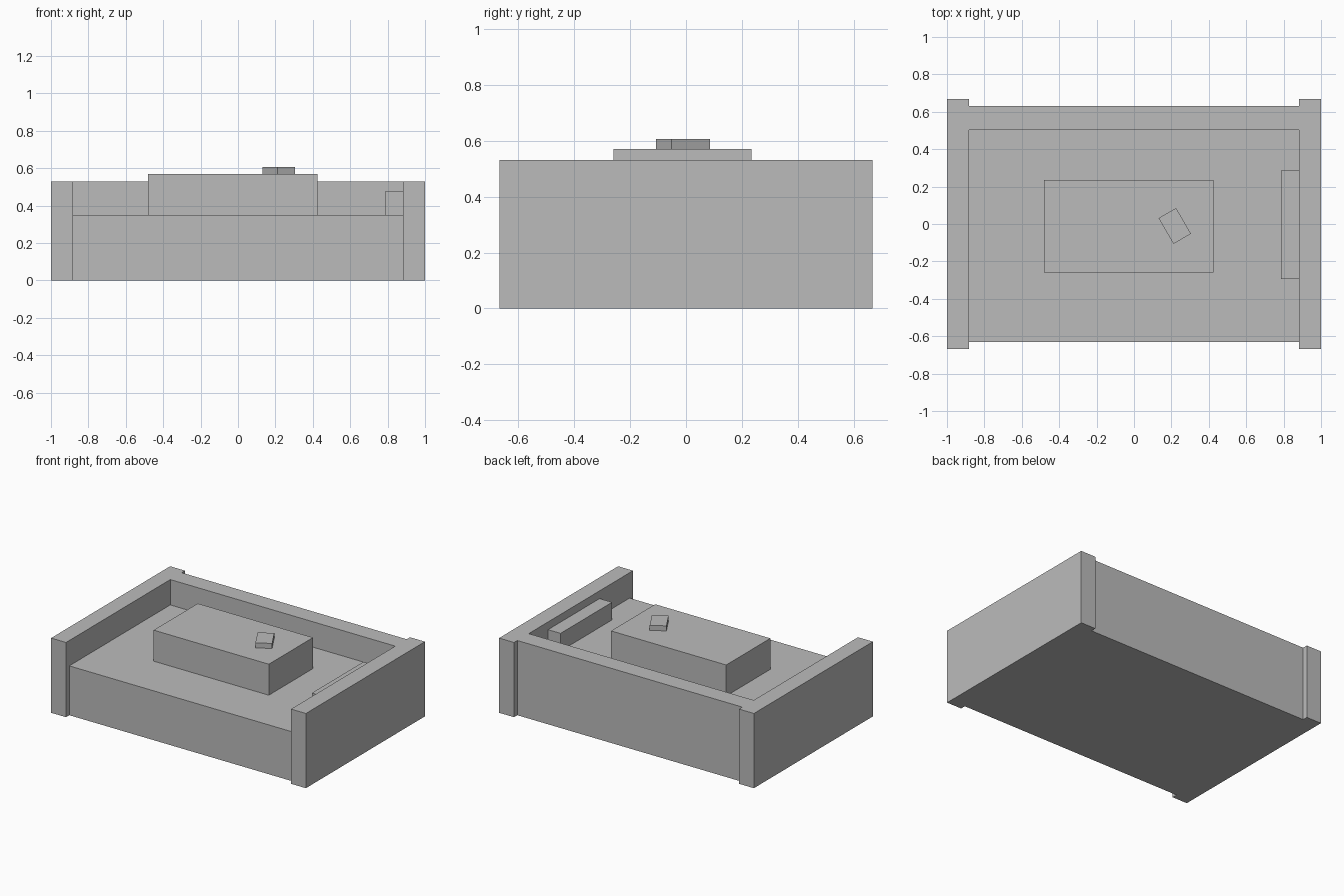
import bpy
import bmesh
from math import radians
from mathutils import Matrix

default = bpy.data.objects.get("Cube")
if default:
    bpy.data.objects.remove(default, do_unlink=True)

GREY = (0.5, 0.5, 0.5, 1)
grey = bpy.data.materials.new("plain grey")
grey.use_nodes = True
grey.diffuse_color = GREY
grey.node_tree.nodes["Principled BSDF"].inputs["Base Color"].default_value = GREY


def box(name, x, y, z, turn=0):
    """Box spanning the given x, y and z ranges, turned about its own upright axis."""
    spans = (x, y, z)
    centre = [(a + b) / 2 for a, b in spans]
    size = [b - a for a, b in spans]
    bm = bmesh.new()
    bmesh.ops.create_cube(bm, size=1, matrix=Matrix.Diagonal((*size, 1)))
    mesh = bpy.data.meshes.new(name)
    bm.to_mesh(mesh)
    bm.free()
    mesh.materials.append(grey)
    obj = bpy.data.objects.new(name, mesh)
    obj.location = centre
    obj.rotation_euler.z = radians(turn)
    bpy.context.collection.objects.link(obj)
    return obj


FLOOR, WALL, TABLE = 0.35, 0.53, 0.57
INNER = 0.883

# Raised floor and the wall along its back edge
box("floor_base", (-INNER, INNER), (-0.63, 0.63), (0, FLOOR))
box("back_wall", (-INNER, INNER), (0.502, 0.63), (FLOOR, WALL))

# Thick side walls, slightly deeper than the base
box("left_wall", (INNER, 1), (-0.667, 0.667), (0, WALL))
box("right_wall", (-1, -INNER), (-0.667, 0.667), (0, WALL))

# Central block with a small turned slab on top, and a ledge at the left wall
box("centre_block", (-0.48, 0.424), (-0.26, 0.235), (FLOOR, TABLE))
box("small_slab", (0.164, 0.272), (-0.09, 0.069), (TABLE, 0.606), turn=30)
box("side_ledge", (0.785, INNER), (-0.293, 0.285), (FLOOR, 0.475))
